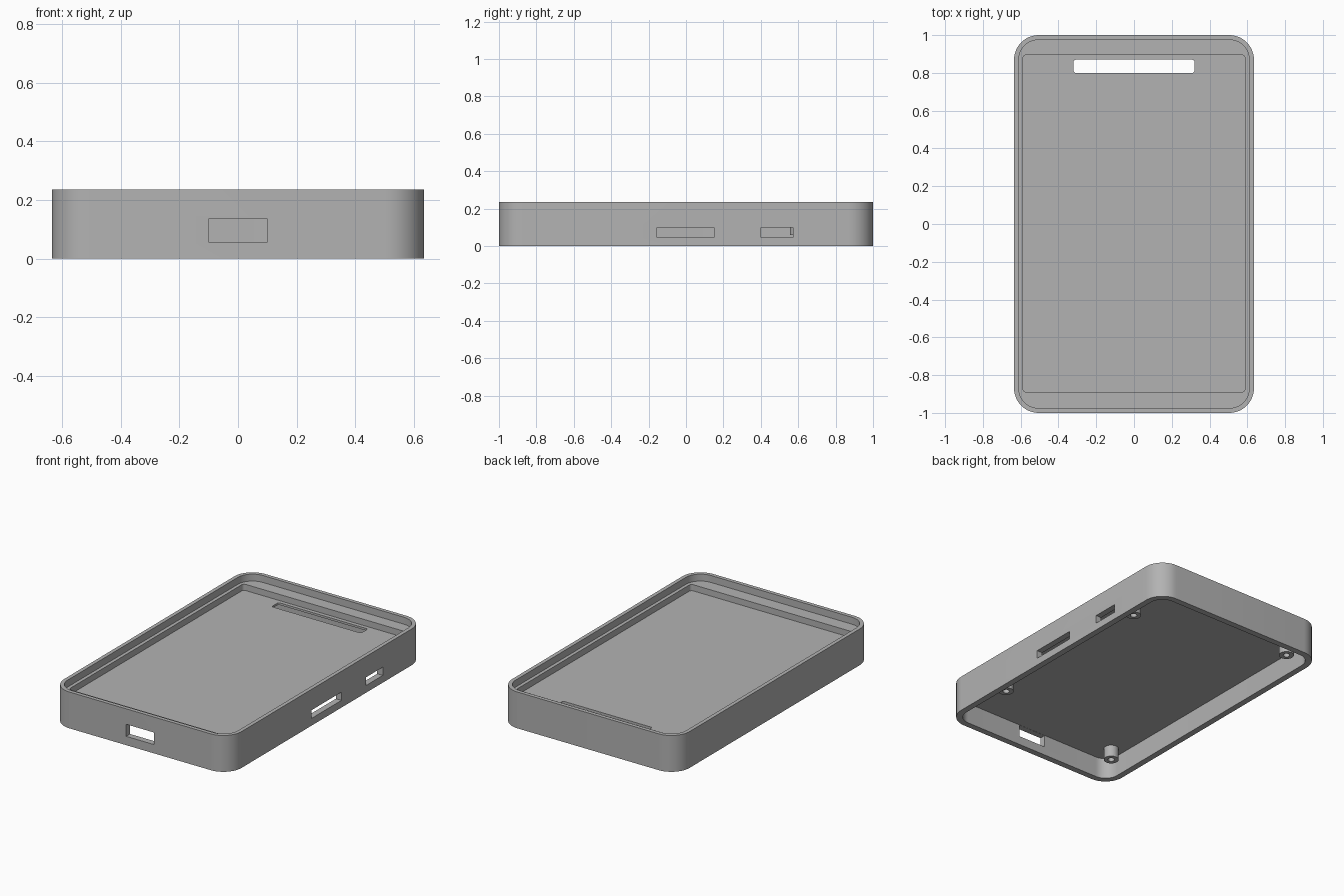
import bpy
import bmesh
from math import cos, sin, pi, radians

default_cube = bpy.data.objects.get("Cube")
if default_cube:
    bpy.data.objects.remove(default_cube, do_unlink=True)

# Single plastic colour
grey = bpy.data.materials.new("grey_plastic")
grey.use_nodes = True
colour = (0.45, 0.45, 0.45, 1)
grey.diffuse_color = colour
grey.node_tree.nodes["Principled BSDF"].inputs["Base Color"].default_value = colour


def rounded_rect(x0, x1, y0, y1, r, steps=12):
    """Counter-clockwise outline with rounded corners."""
    centres = [(x1 - r, y1 - r), (x0 + r, y1 - r), (x0 + r, y0 + r), (x1 - r, y0 + r)]
    points = []
    for quarter, (cx, cy) in enumerate(centres):
        for i in range(steps + 1):
            a = (quarter + i / steps) * pi / 2
            points.append((cx + r * cos(a), cy + r * sin(a)))
    return points


def finish(name, bm):
    bmesh.ops.recalc_face_normals(bm, faces=bm.faces)
    mesh = bpy.data.meshes.new(name)
    bm.to_mesh(mesh)
    bm.free()
    mesh.materials.append(grey)
    obj = bpy.data.objects.new(name, mesh)
    bpy.context.collection.objects.link(obj)
    return obj


def prism(name, outline, z0, z1):
    bm = bmesh.new()
    base = bm.faces.new([bm.verts.new((x, y, z0)) for x, y in outline])
    top = bmesh.ops.extrude_face_region(bm, geom=[base])["geom"]
    verts = [g for g in top if isinstance(g, bmesh.types.BMVert)]
    bmesh.ops.translate(bm, verts=verts, vec=(0, 0, z1 - z0))
    return finish(name, bm)


def box(name, x0, x1, y0, y1, z0, z1):
    return prism(name, [(x0, y0), (x1, y0), (x1, y1), (x0, y1)], z0, z1)


def tube(name, x, y, z0, z1, outer, inner, sides=32):
    """Open-ended screw boss, revolved from a rectangular section."""
    bm = bmesh.new()
    section = [(inner, z1), (inner, z0), (outer, z0), (outer, z1)]
    rings = []
    for r, z in section:
        rings.append([bm.verts.new((x + r * cos(2 * pi * i / sides),
                                    y + r * sin(2 * pi * i / sides), z))
                      for i in range(sides)])
    for a, b in zip(rings, rings[1:] + rings[:1]):
        for i in range(sides):
            j = (i + 1) % sides
            bm.faces.new((a[i], a[j], b[j], b[i]))
    return finish(name, bm)


def activate(obj):
    bpy.ops.object.select_all(action="DESELECT")
    obj.select_set(True)
    bpy.context.view_layer.objects.active = obj


HX, HY, HEIGHT, R = 0.635, 1.0, 0.235, 0.13
FLOOR_LOW, FLOOR_TOP, LEDGE = 0.136, 0.15, 0.19
WALL, LIP = 0.04, 0.025


def inset_outline(d):
    return rounded_rect(-HX + d, HX - d, -HY + d, HY - d, R - d)


# Outer body
shell = prism("case_shell", inset_outline(0), 0, HEIGHT)

# Cavities and openings
cutters = [
    prism("underside_cutter", inset_outline(WALL), -0.1, FLOOR_LOW),
    prism("lip_cutter", inset_outline(LIP), LEDGE, 0.4),
    prism("pocket_cutter", rounded_rect(-0.588, 0.588, -0.89, 0.895, 0.018, 5),
          FLOOR_TOP, 0.3),
    prism("long_slot_cutter", rounded_rect(-0.32, 0.32, 0.80, 0.87, 0.012, 5),
          0.1, 0.25),
    box("front_port_cutter", -0.10, 0.10, -1.1, -0.9, 0.057, 0.135),
    box("side_slot_cutter", 0.56, 0.7, -0.155, 0.15, 0.047, 0.10),
    box("small_side_slot_cutter", 0.56, 0.7, 0.40, 0.573, 0.047, 0.10),
]
for cutter in cutters:
    activate(shell)
    mod = shell.modifiers.new(cutter.name, "BOOLEAN")
    mod.operation = "DIFFERENCE"
    mod.solver = "EXACT"
    mod.object = cutter
    bpy.ops.object.modifier_apply(modifier=mod.name)
    bpy.data.objects.remove(cutter, do_unlink=True)

# Screw bosses under the floor
parts = [shell]
for x, y, side in ((0.507, 0.60, "left"), (-0.512, 0.825, "right")):
    for s, end in ((1, "back"), (-1, "front")):
        parts.append(tube(f"{end}_{side}_screw_boss", x, s * y,
                          0.06, FLOOR_LOW + 0.004, 0.045, 0.02))

for part in parts:
    activate(part)
    bpy.ops.object.shade_smooth_by_angle(angle=radians(30))
